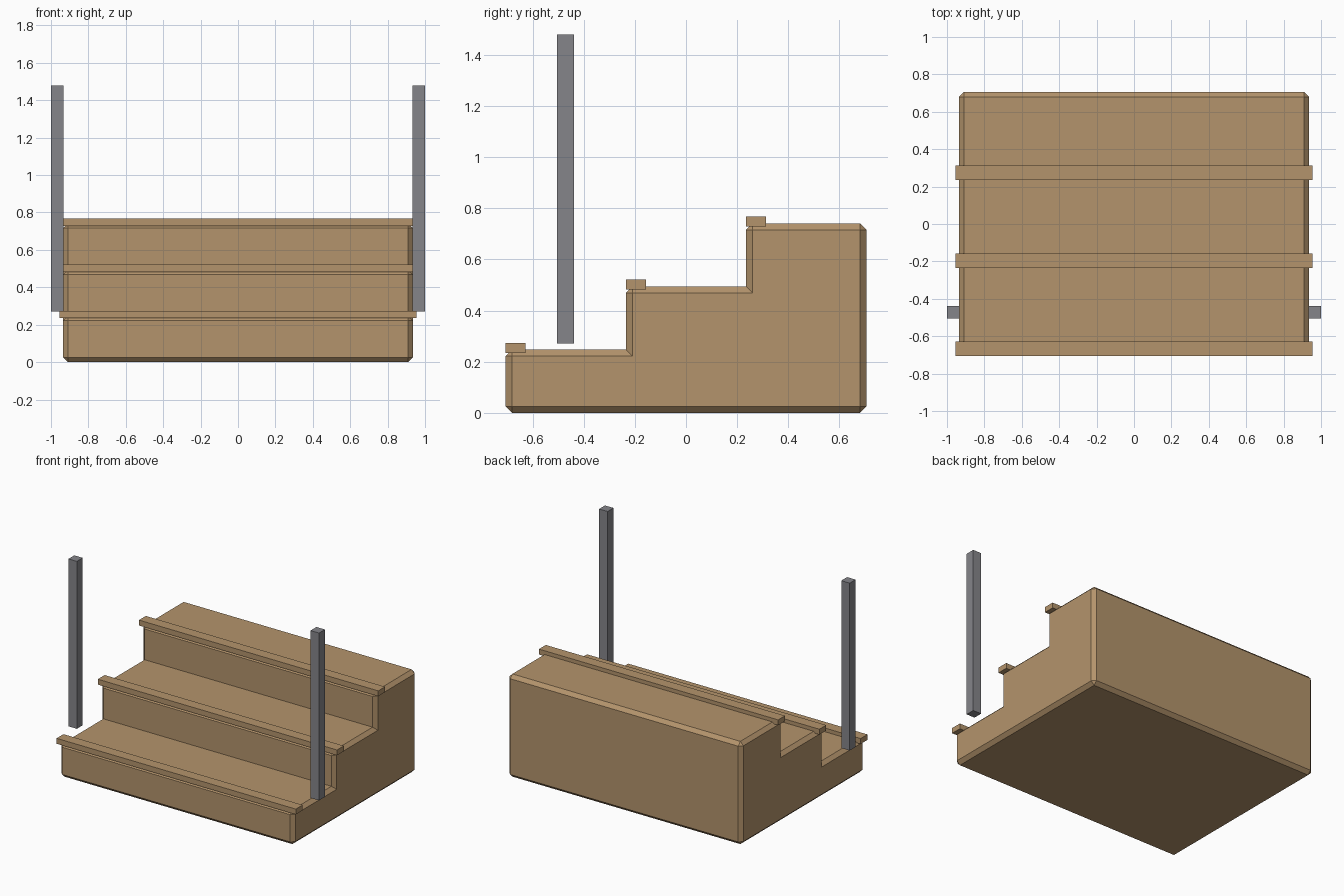
import bpy
import bmesh

if "Cube" in bpy.data.objects:
    bpy.data.objects.remove(bpy.data.objects["Cube"], do_unlink=True)


def material(name, rgb):
    mat = bpy.data.materials.new(name)
    mat.use_nodes = True
    color = (*rgb, 1.0)
    mat.diffuse_color = color
    mat.node_tree.nodes["Principled BSDF"].inputs["Base Color"].default_value = color
    return mat


wood = material("warm wood", (0.456, 0.296, 0.15))
metal = material("grey metal", (0.235, 0.235, 0.255))


def finish(name, bm, mat):
    mesh = bpy.data.meshes.new(name)
    bmesh.ops.recalc_face_normals(bm, faces=bm.faces)
    bm.to_mesh(mesh)
    bm.free()
    mesh.materials.append(mat)
    obj = bpy.data.objects.new(name, mesh)
    bpy.context.collection.objects.link(obj)
    return obj


def box(name, low, high, mat):
    bm = bmesh.new()
    bmesh.ops.create_cube(bm, size=1)
    for v in bm.verts:
        v.co = [lo if c < 0 else hi for c, lo, hi in zip(v.co, low, high)]
    return finish(name, bm, mat)


# Overall stair dimensions
STEPS = 3
RISE = 0.247
HALF_WIDTH = 0.935
HALF_DEPTH = 0.705
TREAD = 2 * HALF_DEPTH / STEPS
CHAMFER = 0.025

# Solid stair body: stepped side profile extruded across the width
profile = [(HALF_DEPTH, 0), (-HALF_DEPTH, 0)]
for i in range(STEPS):
    front = -HALF_DEPTH + i * TREAD
    profile += [(front, (i + 1) * RISE), (front + TREAD, (i + 1) * RISE)]
    if i < STEPS - 1:
        continue

bm = bmesh.new()
side = bm.faces.new([bm.verts.new((-HALF_WIDTH, y, z)) for y, z in profile])
extruded = bmesh.ops.extrude_face_region(bm, geom=[side], use_keep_orig=True)
moved = [g for g in extruded["geom"] if isinstance(g, bmesh.types.BMVert)]
bmesh.ops.translate(bm, verts=moved, vec=(2 * HALF_WIDTH, 0, 0))
bmesh.ops.recalc_face_normals(bm, faces=bm.faces)

# Chamfer the outer corners only, leaving the inner step corners sharp
outer = [e for e in bm.edges if e.is_convex and e.calc_face_angle() > 0.5]
bmesh.ops.bevel(bm, geom=outer, offset=CHAMFER, offset_type="OFFSET",
                segments=1, profile=0.5, affect="EDGES")
finish("stair_body", bm, wood)

# Nosing strips along the front edge of each tread
for i in range(STEPS):
    front = -HALF_DEPTH + i * TREAD
    top = (i + 1) * RISE
    box(f"step_nosing_{i + 1}", (-0.955, front, top - 0.012),
        (0.955, front + 0.078, top + 0.027), wood)

# Square railing posts on both sides
for name, x in (("left_post", 0.9665), ("right_post", -0.9665)):
    box(name, (x - 0.0335, -0.505, 0.272), (x + 0.0335, -0.438, 1.48), metal)
